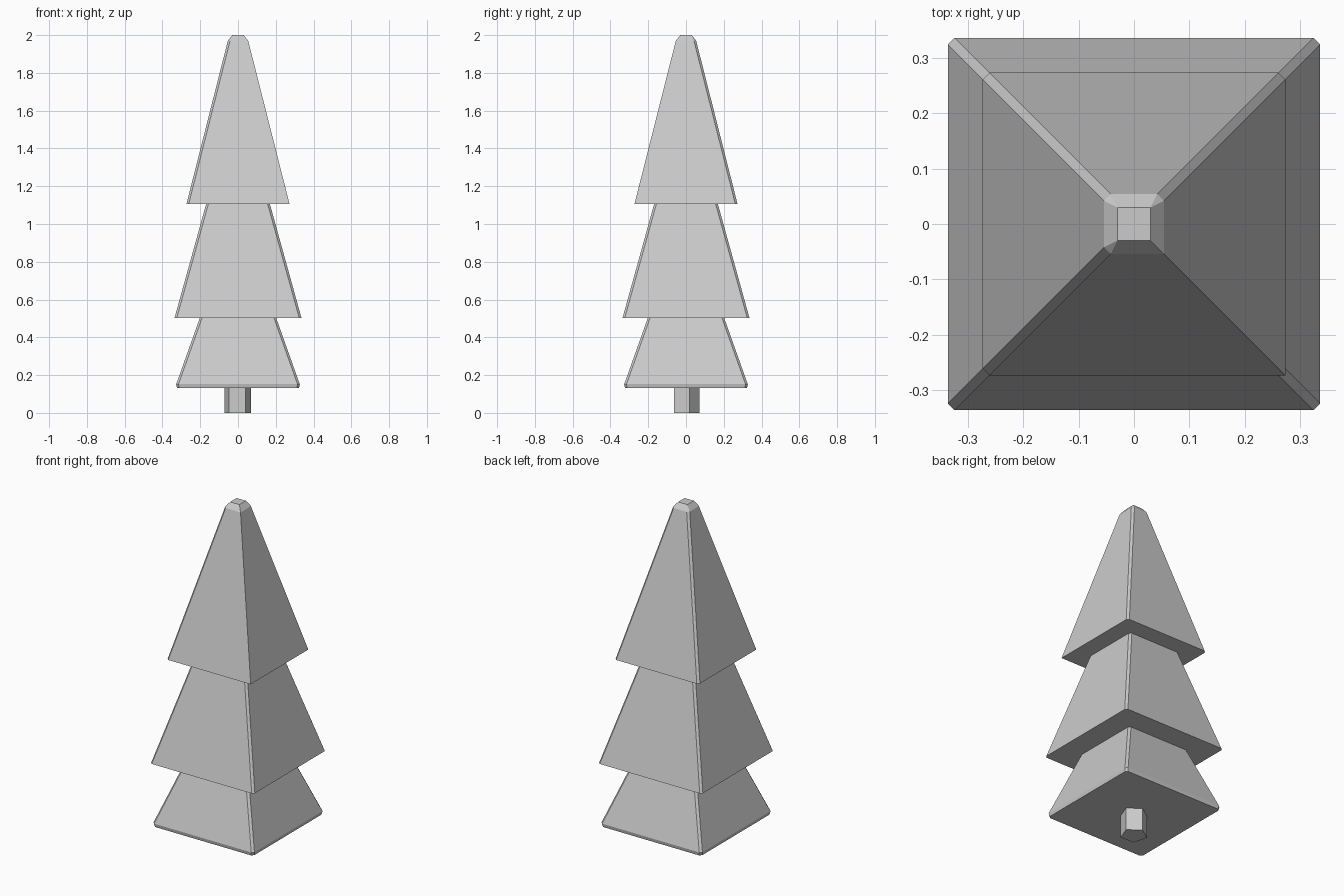
import bpy
import bmesh
import math

cube = bpy.data.objects.get("Cube")
if cube:
    bpy.data.objects.remove(cube, do_unlink=True)

grey = bpy.data.materials.new("plain_grey")
grey.use_nodes = True
colour = (0.6, 0.6, 0.6, 1)
grey.diffuse_color = colour
grey.node_tree.nodes["Principled BSDF"].inputs["Base Color"].default_value = colour


def square_ring(z, half, cut, sharp_corner=None):
    """Square outline with narrow corner cuts, counter-clockwise."""
    ring = []
    for i, (sx, sy) in enumerate([(1, -1), (1, 1), (-1, 1), (-1, -1)]):
        c = 0 if i == sharp_corner else cut
        pair = [(sx * (half - c), sy * half, z), (sx * half, sy * (half - c), z)]
        ring += pair if sx * sy < 0 else pair[::-1]
    return ring


def loft(name, rings):
    """Skin stacked rings and cap both ends."""
    bm = bmesh.new()
    loops = [[bm.verts.new(p) for p in ring] for ring in rings]
    count = len(loops[0])
    bm.faces.new(loops[0][::-1])
    bm.faces.new(loops[-1])
    for low, high in zip(loops, loops[1:]):
        for i in range(count):
            j = (i + 1) % count
            bm.faces.new((low[i], low[j], high[j], high[i]))
    bmesh.ops.remove_doubles(bm, verts=bm.verts[:], dist=0.0001)
    bmesh.ops.recalc_face_normals(bm, faces=bm.faces[:])
    mesh = bpy.data.meshes.new(name)
    bm.to_mesh(mesh)
    bm.free()
    mesh.materials.append(grey)
    obj = bpy.data.objects.new(name, mesh)
    bpy.context.collection.objects.link(obj)
    return obj


# Five-sided trunk
def trunk_ring(z):
    angles = [math.radians(16 + 72 * i) for i in range(5)]
    return [(0.074 * math.cos(a) - 0.002, 0.074 * math.sin(a) - 0.003, z) for a in angles]


loft("trunk", [trunk_ring(0), trunk_ring(0.2)])

# Foliage tiers: each lower tier runs up inside the one above
CUT = 0.012
loft("lower_foliage", [square_ring(0.132, 0.323, CUT),
                       square_ring(0.152, 0.327, CUT),
                       square_ring(0.7, 0.132, CUT)])
loft("middle_foliage", [square_ring(0.503, 0.336, CUT),
                        square_ring(1.3, 0.115, CUT)])
# The top tier keeps one sharp corner and a bevelled tip
loft("top_foliage", [square_ring(1.105, 0.273, CUT, 0),
                     square_ring(1.97, 0.054, CUT, 0),
                     square_ring(2.0, 0.03, 0)])
